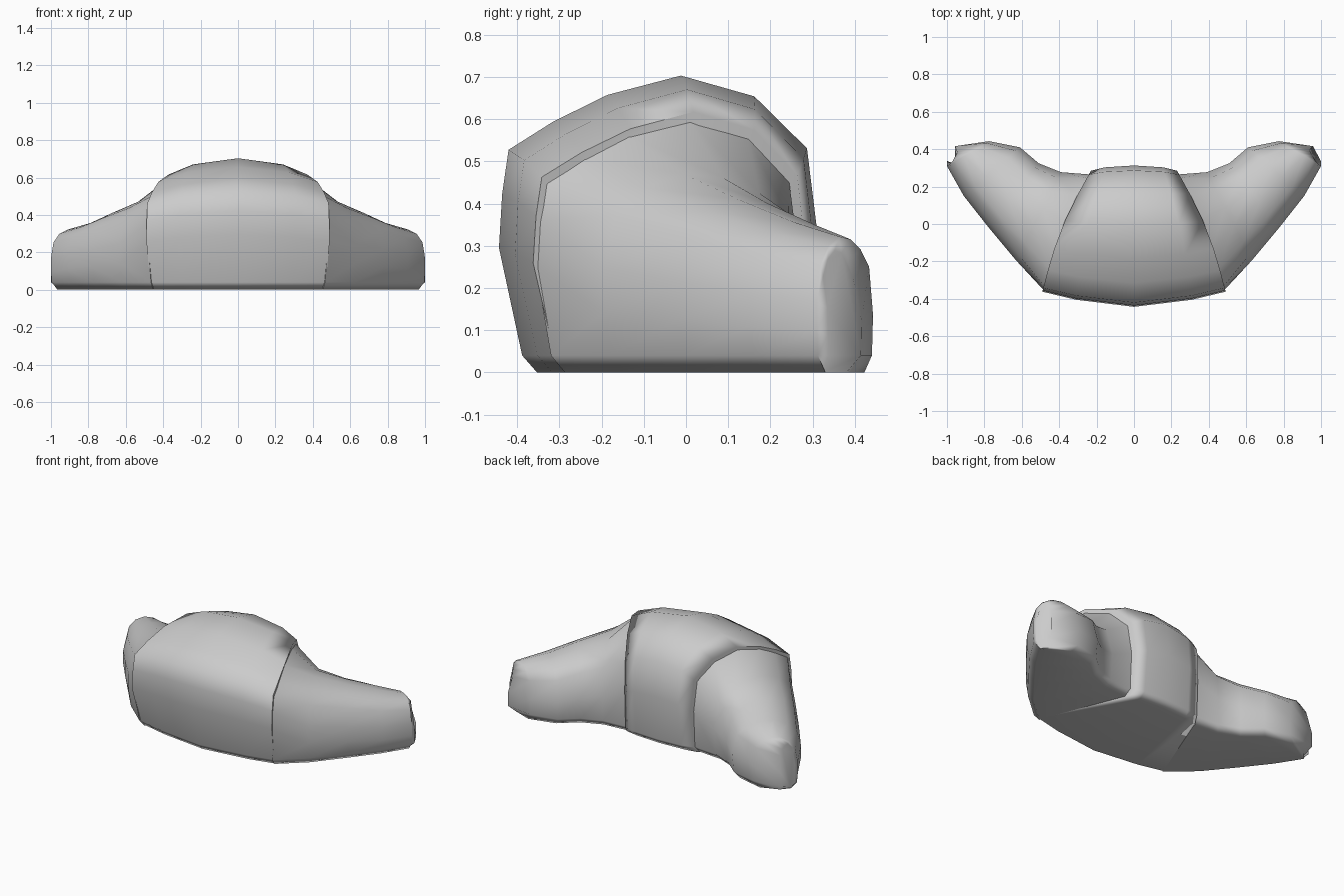
import bpy, bmesh, math
from mathutils import Vector

if "Cube" in bpy.data.objects:
    bpy.data.objects.remove(bpy.data.objects["Cube"])

# Domed cross-sections: (fraction front to rear, fraction of height)
ROLL = [(0, .42), (.01, .6), (.03, .75), (.17, .845), (.34, .935), (.57, 1), (.8, .93), (.965, .755), (1, .45)]
HORN = [(0, .3), (0, .52), (.06, .78), (.2, .92), (.4, .99), (.6, .97), (.78, .895), (.93, .77), (1, .42)]


def section(dome, front, rear, height, base=(.055, .02), sole=.035, shift=(0, 0), top=(0, 0), bulge=0):
    """One closed ring standing across the roll from its front to its rear edge."""
    f, r = Vector(front), Vector(rear)
    d = (r - f).normalized()
    out = Vector((-d.y, d.x)) * -bulge
    low_f, low_r = f + d * base[0], r - d * base[1]
    s = Vector(shift)
    ring = [(low_f + d * sole + s, 0), (low_f, .04)]
    for t, z in dome:
        lean = Vector(top) * (z > .55)
        ring.append((f.lerp(r, t) + out * math.sin(math.pi * t) + lean, z * height))
    ring += [(low_r, .04), (low_r - d * sole + s, 0)]
    return [Vector((p.x, p.y, z)) for p, z in ring]


def loft(name, rings, mirror=False):
    bm = bmesh.new()
    loops = [[bm.verts.new(p) for p in ring] for ring in rings]
    n = len(loops[0])
    for a, b in zip(loops, loops[1:]):
        for i in range(n):
            j = (i + 1) % n
            bm.faces.new((a[i], a[j], b[j], b[i]))
    bm.faces.new(loops[0])
    bm.faces.new(loops[-1][::-1])
    bmesh.ops.recalc_face_normals(bm, faces=bm.faces[:])
    mesh = bpy.data.meshes.new(name)
    bm.to_mesh(mesh)
    bm.free()
    obj = bpy.data.objects.new(name, mesh)
    bpy.context.collection.objects.link(obj)
    bpy.ops.object.select_all(action='DESELECT')
    obj.select_set(True)
    bpy.context.view_layer.objects.active = obj
    bpy.ops.object.shade_smooth_by_angle(angle=math.radians(75))
    if mirror:
        obj.modifiers.new("Mirror", 'MIRROR').use_mirror_merge = False
    # Keeps the large sole flat while the crust stays soft
    obj.modifiers.new("Soft crust", 'WEIGHTED_NORMAL').keep_sharp = True
    return obj


# Middle roll, lofted from its centre to the right seam, then reflected to the left
half = [section(ROLL, (0, -.443), (0, .313), .703),
        section(ROLL, (.31, -.405), (.155, .303), .67, bulge=.02),
        section(ROLL, (.49, -.362), (.23, .285), .617, bulge=.03)]
left = [[Vector((-p.x, p.y, p.z)) for p in ring] for ring in half[:0:-1]]
loft("middle_roll", left + half)

# Curved horns on both sides, tapering towards the tips
rings = [section(ROLL, (.48, -.357), (.235, .265), .6, base=(.04, .01), bulge=.025)]
for f, r, h in [((.63, -.195), (.39, .277), .475),
                ((.78, -.015), (.51, .325), .415),
                ((.91, .15), (.61, .41), .36)]:
    rings.append(section(HORN, f, r, h, base=(.015, .01)))
rings.append(section(HORN, (1, .31), (.775, .443), .325, base=(.005, .005)))
rings.append(section(HORN, (1, .335), (.957, .416), .292, base=(.002, .002),
                     sole=.01, shift=(-.04, -.025), top=(-.022, -.015)))
loft("horns", rings, mirror=True)
